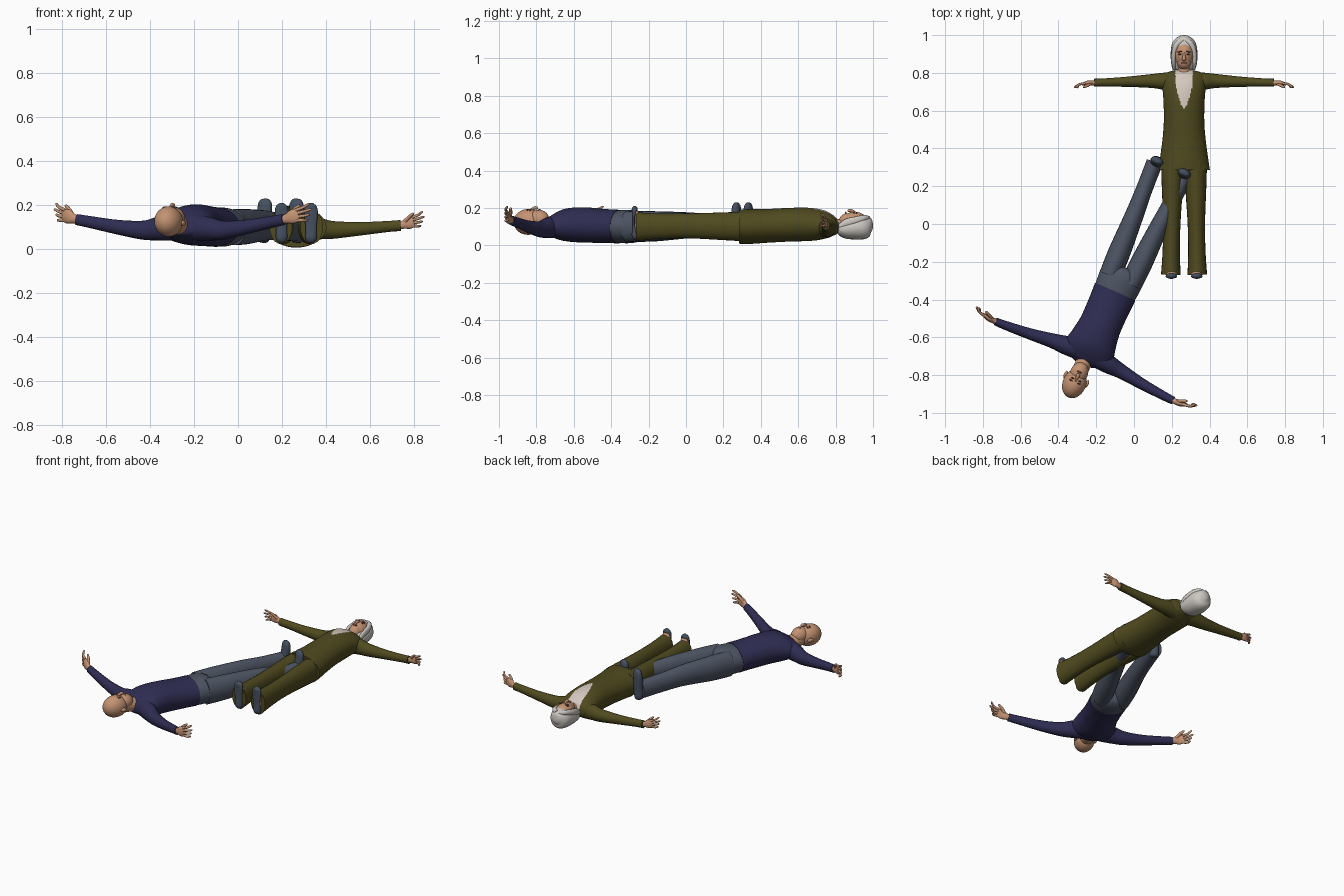
import bpy, bmesh, math
from mathutils import Matrix, Vector

cube = bpy.data.objects.get("Cube")
if cube:
    bpy.data.objects.remove(cube, do_unlink=True)


def material(name, r, g, b):
    mat = bpy.data.materials.new(name)
    mat.use_nodes = True
    mat.diffuse_color = (r, g, b, 1)
    shader = next(n for n in mat.node_tree.nodes if n.type == 'BSDF_PRINCIPLED')
    shader.inputs["Base Color"].default_value = (r, g, b, 1)
    shader.inputs["Roughness"].default_value = .8
    return mat


OLIVE = material("olive cloth", .08, .07, .014)
NAVY = material("navy knit", .028, .026, .085)
DENIM = material("grey denim", .075, .09, .125)
SKIN = material("skin", .55, .29, .17)
HAIR = material("silver hair", .6, .57, .53)
BLOUSE = material("cream blouse", .66, .58, .52)
SHOE = material("slate leather", .06, .08, .115)
DARK = material("dark brown", .1, .05, .035)
LIPS = material("lips", .36, .13, .1)

Z, Y = Vector((0, 0, 1)), Vector((0, 1, 0))
# Each figure lies on its back: local x is its left, y its crown, z its front
WOMAN = Matrix.Translation((.265, 0, 0))
MAN = Matrix.Translation((-.1, -.36, 0)) @ Matrix.Rotation(math.radians(156), 4, 'Z')


def finish(name, bm, figure, mat):
    bmesh.ops.transform(bm, matrix=figure, verts=bm.verts)
    bmesh.ops.recalc_face_normals(bm, faces=bm.faces)
    mesh = bpy.data.meshes.new(name)
    bm.to_mesh(mesh)
    bm.free()
    mesh.materials.append(mat)
    mesh.polygons.foreach_set("use_smooth", [True] * len(mesh.polygons))
    mesh.set_sharp_from_angle(angle=math.radians(50))
    obj = bpy.data.objects.new(name, mesh)
    bpy.context.collection.objects.link(obj)
    return obj


def spline(points, steps):
    """Smooth curve through every point (position and radii together)."""
    pts = [Vector(p) for p in points]
    ends = [pts[0]] + pts + [pts[-1]]
    out = []
    for a, b, c, d in zip(ends, ends[1:], ends[2:], ends[3:]):
        for i in range(steps):
            t = i / steps
            out.append(b + (c - a) * (t / 2) + (a * 2 - b * 5 + c * 4 - d) * (t * t / 2)
                       + (b * 3 - a - c * 3 + d) * (t ** 3 / 2))
    return out + [pts[-1]]


def loft(figure, name, rings, mat, side=1, up=Z, segs=24, steps=5):
    """Skin elliptical rings (x, y, z, width, depth); side -1 mirrors it."""
    path = spline(rings, steps)
    bm = bmesh.new()
    loops = []
    for i, p in enumerate(path):
        tangent = Vector(path[min(i + 1, len(path) - 1)][:3]) - Vector(path[max(i - 1, 0)][:3])
        across = tangent.cross(up).normalized()
        over = across.cross(tangent).normalized()
        loop = []
        for k in range(segs):
            ang = math.tau * k / segs
            co = Vector(p[:3]) + across * (p[3] * math.cos(ang)) + over * (p[4] * math.sin(ang))
            loop.append(bm.verts.new((co.x * side, co.y, co.z)))
        loops.append(loop)
    for lo, hi in zip(loops, loops[1:]):
        for k in range(segs):
            n = (k + 1) % segs
            bm.faces.new((lo[k], lo[n], hi[n], hi[k]))
    bm.faces.new(loops[0])
    bm.faces.new(loops[-1])
    return finish(name, bm, figure, mat)


def trunk(figure, name, rings, mat, **kw):
    return loft(figure, name, [(0, *r) for r in rings], mat, **kw)


def pair(figure, name, rings, mat, **kw):
    for word, side in (("left", 1), ("right", -1)):
        loft(figure, f"{word}_{name}", rings, mat, side, **kw)


def ball(figure, name, centre, radii, mat, tilt=0):
    bm = bmesh.new()
    bmesh.ops.create_uvsphere(bm, u_segments=28, v_segments=18, radius=1)
    shape = Matrix.Translation(centre) @ Matrix.Rotation(tilt, 4, 'Z') @ Matrix.Diagonal((*radii, 1))
    bmesh.ops.transform(bm, matrix=shape, verts=bm.verts)
    return finish(name, bm, figure, mat)


def ball_pair(figure, name, centre, radii, mat, tilt=0):
    x, y, z = centre
    for word, side in (("left", 1), ("right", -1)):
        ball(figure, f"{word}_{name}", (x * side, y, z), radii, mat, tilt * side)


def hands(figure, who, wrist, size):
    """Palms face the feet, thumbs point up, fingers fan out and curl."""
    def place(rings):
        return [tuple(wrist[i] + r[i] * size for i in range(3)) + (r[3] * size, r[4] * size)
                for r in rings]
    pair(figure, who + "_palm", place([(-.02, 0, -.004, .012, .015), (.01, 0, .002, .013, .018),
                                       (.035, 0, .01, .012, .027), (.06, -.006, .018, .008, .025)]), SKIN)
    for n in range(4):
        k = (n - 1.5) * .013
        reach = .106 - abs(n - 2) * .007
        pair(figure, f"{who}_finger_{n + 1}", place(
            [(.05, -.003, .016 + k, .007, .007), (.08, -.008, .022 + k * 1.3, .006, .006),
             (reach - .004, -.022, .028 + k * 1.6, .005, .005),
             (reach, -.027, .029 + k * 1.6, .002, .002)]), SKIN, segs=10, steps=3)
    pair(figure, who + "_thumb", place(
        [(.015, 0, .01, .009, .009), (.035, -.013, .035, .008, .008),
         (.055, -.022, .052, .006, .006), (.059, -.024, .055, .002, .002)]), SKIN, segs=10, steps=3)


def face(figure, who, y, z, brow_mat):
    """Nose, eyes, brows and mouth around the eye line y at depth z."""
    loft(figure, who + "_nose", [(0, y + .008, z - .008, .005, .006), (0, y - .014, z + .003, .008, .009),
                                 (0, y - .026, z + .003, .011, .009), (0, y - .031, z - .003, .005, .004)], SKIN)
    ball_pair(figure, who + "_eye", (.021, y, z - .009), (.01, .004, .005), DARK)
    ball_pair(figure, who + "_brow", (.022, y + .014, z - .008), (.014, .003, .005), brow_mat, -.15)
    ball(figure, who + "_mouth", (0, y - .044, z - .008), (.016, .005, .006), LIPS)


# Woman: jacket with a cream neckline picked out by a V-shaped rule
jacket = trunk(WOMAN, "jacket", [
    (.285, .1, .137, .091), (.33, .1, .13, .093), (.45, .105, .114, .09), (.55, .11, .107, .09),
    (.65, .112, .109, .089), (.72, .11, .114, .081), (.77, .104, .115, .064),
    (.8, .1, .095, .045), (.815, .1, .045, .03)], OLIVE, segs=112, steps=10)
jacket.data.materials.append(BLOUSE)
for poly in jacket.data.polygons:
    c = poly.center
    rise = min(1, max(0, (c.y - .61) / .13))
    if poly.normal.z > .1 and abs(c.x - .265) < .046 * rise ** .65:
        poly.material_index = 1
pair(WOMAN, "jacket_sleeve", [
    (.05, .752, .095, .053, .055), (.11, .756, .092, .045, .048), (.17, .757, .087, .037, .04),
    (.3, .753, .093, .027, .03), (.42, .749, .103, .022, .025), (.475, .748, .107, .021, .025)], OLIVE)
hands(WOMAN, "woman", (.475, .747, .108), 1)

# Woman: trousers, feet and shoes with the toes pointing up
pair(WOMAN, "trouser_leg", [
    (.06, .33, .1, .062, .08), (.062, .2, .102, .056, .074), (.065, 0, .104, .046, .066),
    (.068, -.15, .102, .046, .068), (.07, -.268, .1, .052, .077)], OLIVE)
pair(WOMAN, "bare_foot", [
    (.067, -.25, .05, .024, .024), (.067, -.255, .1, .027, .027),
    (.067, -.264, .16, .027, .018), (.067, -.27, .19, .016, .008)], SKIN, up=Y)
pair(WOMAN, "flat_shoe", [
    (.067, -.262, .035, .015, .012), (.067, -.272, .05, .026, .018), (.067, -.278, .1, .025, .01),
    (.067, -.278, .165, .031, .011), (.067, -.274, .195, .025, .016),
    (.067, -.274, .21, .008, .006)], SHOE, up=Y)

# Woman: neck, head and hair
trunk(WOMAN, "woman_neck", [(.77, .115, .04, .04), (.81, .105, .034, .036), (.87, .105, .034, .04)], SKIN)
ball(WOMAN, "woman_face", (0, .9, .12), (.052, .075, .059), SKIN)
ball(WOMAN, "woman_jaw", (0, .862, .127), (.039, .045, .044), SKIN)
trunk(WOMAN, "hair_mass", [
    (.813, .085, .03, .02), (.82, .085, .058, .036), (.85, .088, .068, .053), (.9, .094, .071, .063),
    (.95, .1, .065, .066), (.98, .105, .047, .05), (.996, .105, .022, .024), (1, .105, .003, .003)], HAIR)
pair(WOMAN, "hair_lock", [
    (.006, .975, .145, .012, .012), (.034, .955, .146, .016, .016), (.052, .915, .135, .014, .02),
    (.056, .86, .12, .012, .022), (.052, .82, .1, .008, .012)], HAIR)
face(WOMAN, "woman", .898, .182, DARK)

# Man: sweater
trunk(MAN, "sweater_body", [
    (0, .1, .117, .09), (.05, .102, .114, .09), (.12, .105, .112, .092), (.2, .109, .113, .094),
    (.28, .109, .126, .091), (.33, .104, .137, .08), (.37, .1, .13, .062),
    (.4, .098, .095, .045), (.418, .1, .045, .034)], NAVY, segs=40)
pair(MAN, "sweater_sleeve", [
    (.06, .355, .098, .056, .06), (.13, .364, .092, .049, .053), (.2, .371, .086, .039, .043),
    (.32, .386, .1, .03, .033), (.45, .397, .123, .024, .027), (.515, .4, .134, .021, .025)], NAVY)
hands(MAN, "man", (.515, .4, .135), 1.17)

# Man: jeans and shoes
trunk(MAN, "jeans_seat", [
    (.015, .1, .112, .086), (-.04, .1, .117, .089), (-.09, .1, .118, .086),
    (-.125, .1, .1, .07), (-.14, .1, .07, .045)], DENIM, segs=40)
pair(MAN, "jeans_leg", [
    (.06, -.07, .1, .058, .082), (.065, -.2, .102, .059, .08), (.072, -.4, .107, .05, .068),
    (.08, -.55, .1, .044, .061), (.088, -.712, .094, .044, .06)], DENIM)
pair(MAN, "shoe", [
    (.083, -.715, .03, .015, .015), (.083, -.716, .045, .028, .03), (.082, -.715, .1, .03, .034),
    (.08, -.722, .16, .035, .026), (.078, -.724, .205, .033, .021),
    (.077, -.724, .225, .02, .012), (.077, -.724, .23, .004, .003)], SHOE, up=Y)

# Man: neck, bald head and ears
trunk(MAN, "man_neck", [(.37, .1, .05, .05), (.41, .108, .043, .043), (.48, .118, .043, .046)], SKIN)
ball(MAN, "bald_skull", (0, .53, .125), (.062, .081, .069), SKIN)
ball(MAN, "man_jaw", (0, .468, .14), (.047, .058, .05), SKIN)
ball_pair(MAN, "ear", (.062, .505, .118), (.009, .021, .013), SKIN)
face(MAN, "man", .508, .196, DARK)
